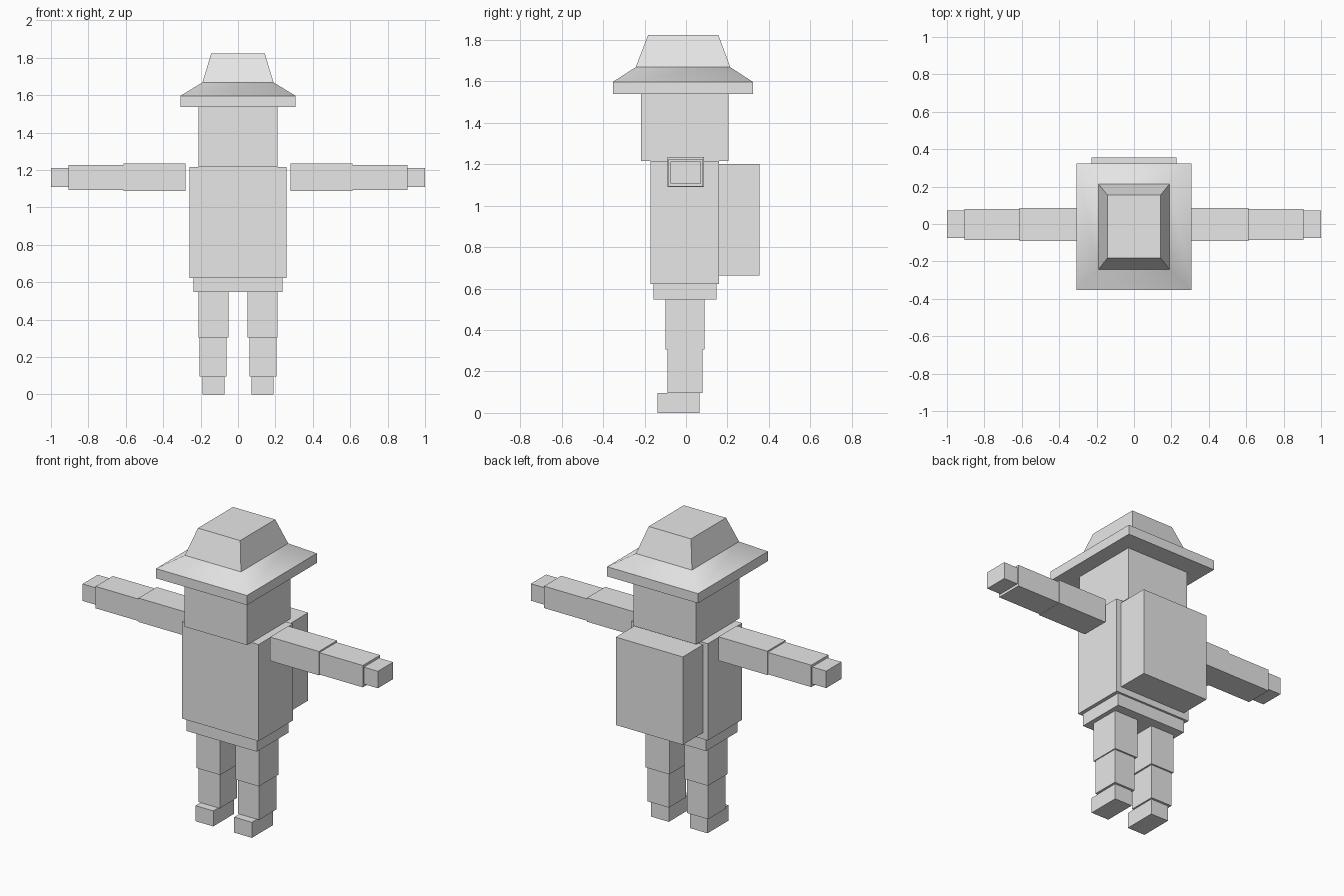
import bpy
import bmesh
import math

cube = bpy.data.objects.get("Cube")
if cube:
    bpy.data.objects.remove(cube, do_unlink=True)

# Single flat material
grey = bpy.data.materials.new("light grey")
grey.use_nodes = True
grey.diffuse_color = (0.8, 0.8, 0.8, 1)
grey.node_tree.nodes["Principled BSDF"].inputs["Base Color"].default_value = (0.8, 0.8, 0.8, 1)


def stack(name, rings, cap_top=True):
    """Loft rectangles given as (x0, x1, y0, y1, z) from bottom to top."""
    bm = bmesh.new()
    loops = [[bm.verts.new(p) for p in
              ((x0, y0, z), (x1, y0, z), (x1, y1, z), (x0, y1, z))]
             for x0, x1, y0, y1, z in rings]
    bm.faces.new(loops[0][::-1])
    for low, high in zip(loops, loops[1:]):
        for i in range(4):
            j = (i + 1) % 4
            bm.faces.new((low[i], low[j], high[j], high[i]))
    if cap_top:
        bm.faces.new(loops[-1])
    mesh = bpy.data.meshes.new(name)
    bm.to_mesh(mesh)
    bm.free()
    mesh.materials.append(grey)
    obj = bpy.data.objects.new(name, mesh)
    bpy.context.collection.objects.link(obj)
    return obj


def box(name, x, y, z):
    return stack(name, [(*x, *y, z[0]), (*x, *y, z[1])])


def box_pair(name, x, y, z):
    """The same box on the model's left (+x) and right (-x)."""
    box("left_" + name, x, y, z)
    box("right_" + name, (-x[1], -x[0]), y, z)


# Body and head
box("pelvis", (-0.238, 0.238), (-0.157, 0.147), (0.547, 0.623))
box("torso", (-0.26, 0.26), (-0.172, 0.16), (0.623, 1.215))
box("backpack", (-0.227, 0.227), (0.16, 0.355), (0.662, 1.2))
box("head", (-0.212, 0.212), (-0.216, 0.204), (1.215, 1.54))

# Hat: softly shaded brim, faceted crown covering its open top
brim = stack("hat_brim", [
    (-0.308, 0.308, -0.353, 0.323, 1.538),
    (-0.308, 0.308, -0.353, 0.323, 1.597),
    (-0.19, 0.19, -0.243, 0.214, 1.668)], cap_top=False)
stack("hat_crown", [
    (-0.19, 0.19, -0.243, 0.214, 1.668),
    (-0.143, 0.143, -0.183, 0.156, 1.824)])

# Arms
box_pair("upper_arm", (0.28, 0.611), (-0.09, 0.086), (1.089, 1.235))
box_pair("forearm", (0.611, 0.905), (-0.085, 0.081), (1.092, 1.226))
box_pair("hand", (0.905, 1.0), (-0.075, 0.072), (1.108, 1.212))

# Legs
box_pair("thigh", (0.051, 0.211), (-0.099, 0.089), (0.305, 0.547))
box_pair("shin", (0.061, 0.205), (-0.089, 0.079), (0.095, 0.305))
box_pair("foot", (0.071, 0.191), (-0.138, 0.065), (0.0, 0.095))

# Smooth only the sloping top of the brim
bpy.ops.object.select_all(action="DESELECT")
brim.select_set(True)
bpy.context.view_layer.objects.active = brim
bpy.ops.object.shade_smooth_by_angle(angle=math.radians(50))
